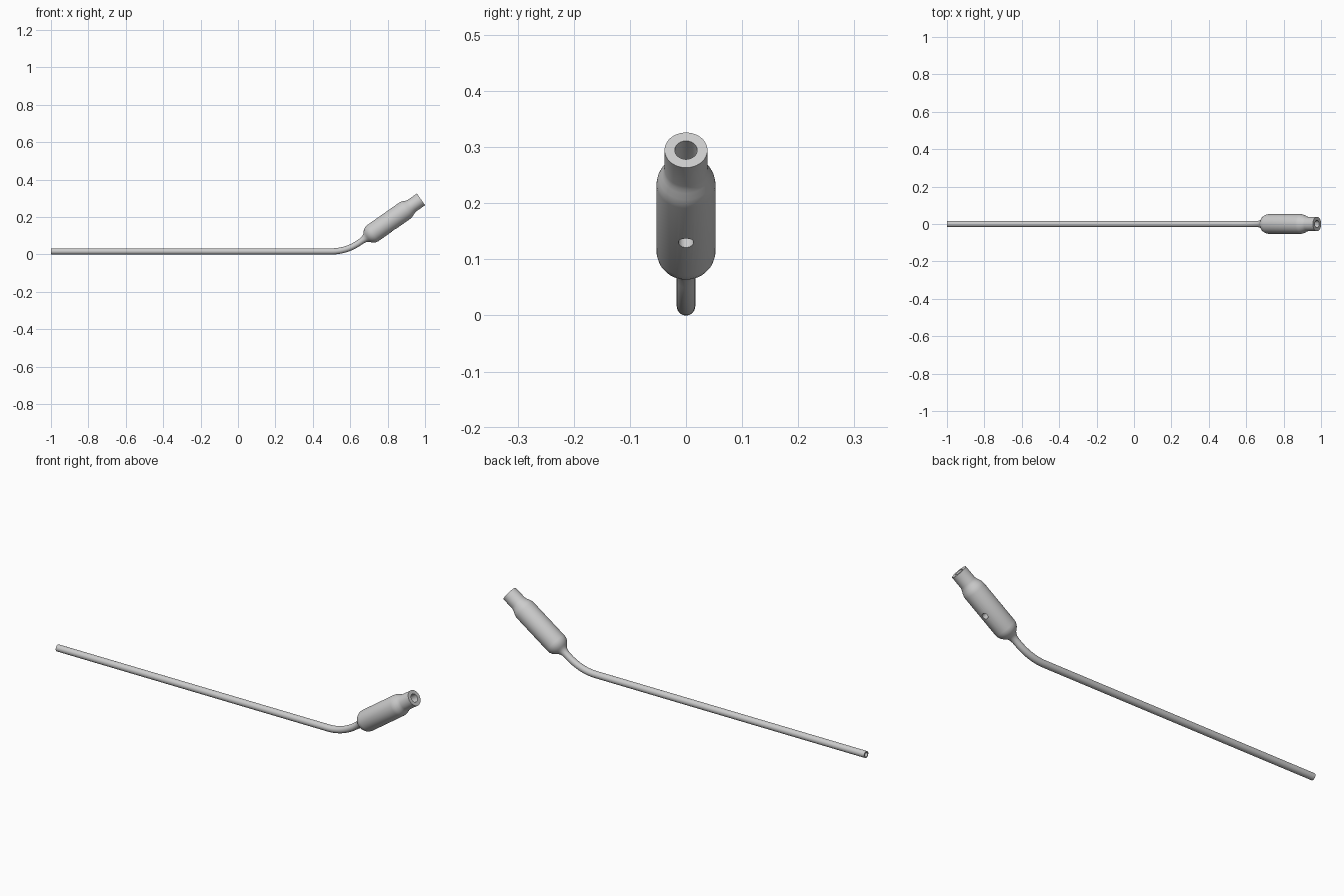
import bpy, bmesh, math
from mathutils import Vector

if "Cube" in bpy.data.objects:
    bpy.data.objects.remove(bpy.data.objects["Cube"])

SEG = 48
ANG = math.radians(35)
R_TUBE, R_BORE, BEND = 0.0165, 0.011, 0.257
START = 0.5
AXIS = Vector((math.cos(ANG), 0, math.sin(ANG)))
ARC_END = Vector((START + BEND * math.sin(ANG), 0, R_TUBE + BEND * (1 - math.cos(ANG))))


def frame(point, angle):
    """Position plus the in-plane normal of the centre line."""
    return Vector(point), Vector((-math.sin(angle), 0, math.cos(angle)))


def on_handle(s):
    return frame(ARC_END + AXIS * s, ANG)


# Centre line of the thin tube: straight shaft, then the bend
path = [frame((-1, 0, R_TUBE), 0)]
for i in range(17):
    a = ANG * i / 16
    path.append(frame((START + BEND * math.sin(a), 0, R_TUBE + BEND * (1 - math.cos(a))), a))

# Handle outline: (distance along handle, radius)
outer = [(0.018, 0.0168), (0.030, 0.0185), (0.040, 0.022), (0.048, 0.028),
         (0.054, 0.035), (0.060, 0.041), (0.068, 0.0465), (0.077, 0.0505),
         (0.088, 0.0525), (0.298, 0.0525), (0.308, 0.0512), (0.318, 0.0480),
         (0.330, 0.0425), (0.338, 0.0395), (0.346, 0.0382), (0.404, 0.0382)]
inner = [(0.404, 0.02), (0.09, 0.02), (0.075, R_BORE)]

# Stations run along the outside and back through the bore
stations = [(f, R_TUBE) for f in path]
stations += [(on_handle(s), r) for s, r in outer]
stations += [(on_handle(s), r) for s, r in inner]
stations += [(f, R_BORE) for f in reversed(path)]

bm = bmesh.new()
rings = []
for (p, n), r in stations:
    rings.append([bm.verts.new(p + r * (math.cos(t) * n + math.sin(t) * Vector((0, 1, 0))))
                  for t in (2 * math.pi * k / SEG for k in range(SEG))])
for i, a in enumerate(rings):
    b = rings[(i + 1) % len(rings)]
    for k in range(SEG):
        j = (k + 1) % SEG
        bm.faces.new((a[k], a[j], b[j], b[k]))
bmesh.ops.recalc_face_normals(bm, faces=bm.faces)
mesh = bpy.data.meshes.new("bent_tube_with_handle")
bm.to_mesh(mesh)
bm.free()
body = bpy.data.objects.new("bent_tube_with_handle", mesh)
bpy.context.collection.objects.link(body)

# Round vent hole in the underside of the handle, reaching the bore
pos, normal = on_handle(0.19)
bpy.ops.mesh.primitive_cylinder_add(vertices=32, radius=0.0138, depth=0.07,
                                    location=pos - normal * 0.038,
                                    rotation=(0, -ANG, 0))
cutter = bpy.context.object
cutter.name = "vent_cutter"
cutter.hide_render = True

bpy.ops.object.select_all(action='DESELECT')
body.select_set(True)
bpy.context.view_layer.objects.active = body
mod = body.modifiers.new("vent", 'BOOLEAN')
mod.operation = 'DIFFERENCE'
mod.solver = 'EXACT'
mod.object = cutter
bpy.ops.object.modifier_apply(modifier=mod.name)
bpy.data.objects.remove(cutter)
bpy.ops.object.shade_smooth_by_angle(angle=math.radians(35))
